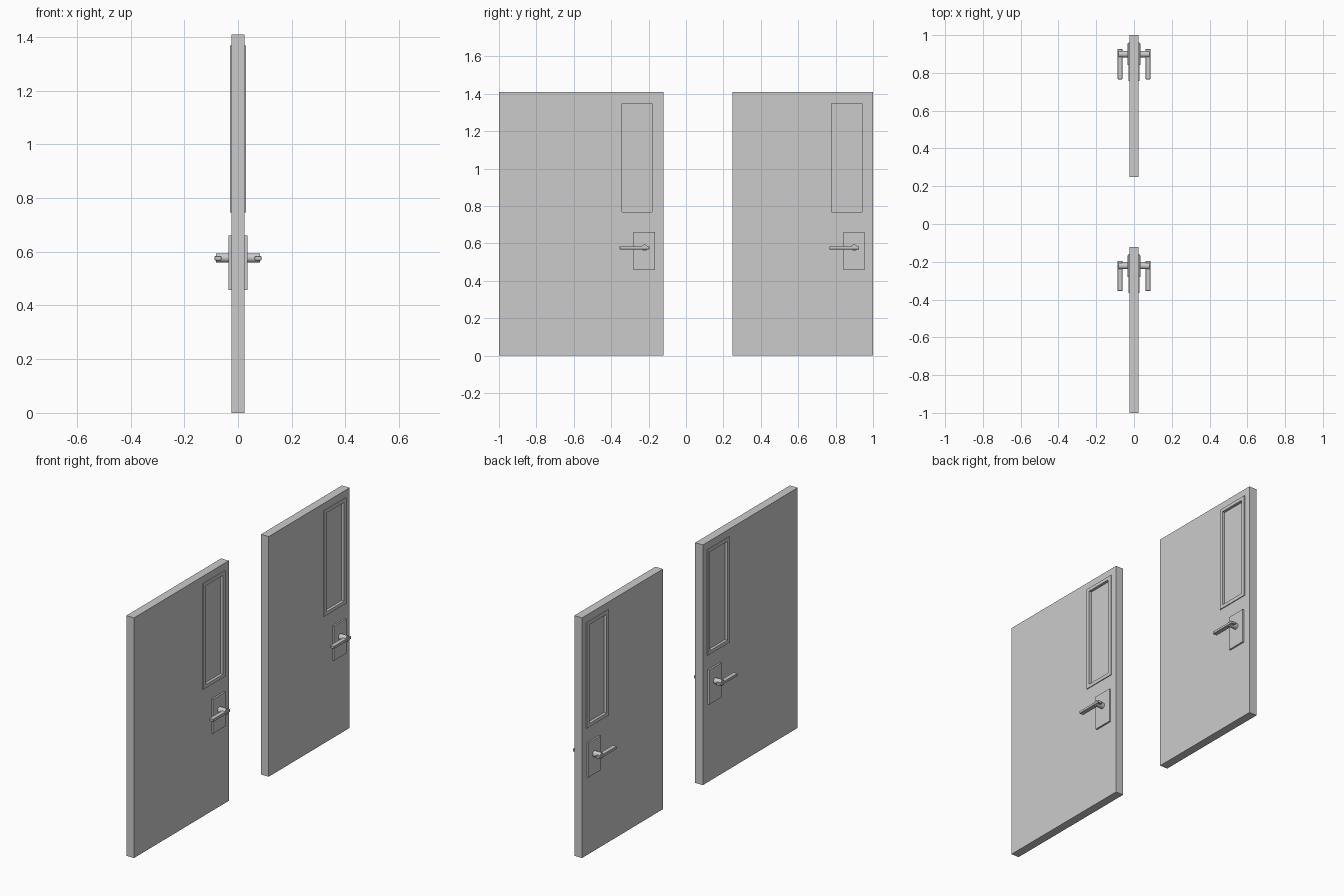
import bpy, bmesh, math
from mathutils import Matrix, Vector

if "Cube" in bpy.data.objects:
    bpy.data.objects.remove(bpy.data.objects["Cube"])


def finish(bm, name):
    bmesh.ops.recalc_face_normals(bm, faces=bm.faces)
    mesh = bpy.data.meshes.new(name)
    bm.to_mesh(mesh)
    bm.free()
    obj = bpy.data.objects.new(name, mesh)
    bpy.context.collection.objects.link(obj)
    return obj


def box(name, x, y, z, bevel=0):
    bm = bmesh.new()
    bmesh.ops.create_cube(bm, size=1)
    for v in bm.verts:
        v.co = Vector([(r[0] + r[1]) / 2 + c * abs(r[1] - r[0])
                       for c, r in zip(v.co, (x, y, z))])
    if bevel:
        bmesh.ops.bevel(bm, geom=bm.edges[:], offset=bevel, segments=1, affect='EDGES')
    return finish(bm, name)


def ring(name, x, outer, inner):
    """Rectangular tube along x; outer and inner are (y0, y1, z0, z1)."""
    bm = bmesh.new()
    loops = []
    for px, (y0, y1, z0, z1) in ((x[0], outer), (x[1], outer), (x[1], inner), (x[0], inner)):
        loops.append([bm.verts.new((px, y, z))
                      for y, z in ((y0, z0), (y1, z0), (y1, z1), (y0, z1))])
    for a, b in zip(loops, loops[1:] + loops[:1]):
        for i in range(4):
            j = (i + 1) % 4
            bm.faces.new((a[i], a[j], b[j], b[i]))
    return finish(bm, name)


def rod(name, x, y, z, radius):
    bm = bmesh.new()
    bmesh.ops.create_cone(bm, cap_ends=True, segments=24, radius1=radius, radius2=radius,
                          depth=x[1] - x[0],
                          matrix=Matrix.Translation(((x[0] + x[1]) / 2, y, z))
                          @ Matrix.Rotation(math.pi / 2, 4, 'Y'))
    obj = finish(bm, name)
    bpy.ops.object.select_all(action='DESELECT')
    obj.select_set(True)
    bpy.context.view_layer.objects.active = obj
    bpy.ops.object.shade_smooth_by_angle(angle=math.radians(40))


def mirrored(side, a, b):
    return tuple(sorted((side * a, side * b)))


def door(label, hinge, edge):
    # Leaf with a window opening
    opening = (edge - 0.221, edge - 0.060, 0.768, 1.348)
    ring(label + "_leaf", (-0.025, 0.025), (hinge, edge, 0, 1.41), opening)
    # Window pane, recessed on both faces
    box(label + "_window_pane", (-0.014, 0.014), opening[:2], opening[2:])
    for side, face in ((1, "right"), (-1, "left")):
        tag = f"{label}_{face}_"
        # Raised window trim
        ring(tag + "window_trim", mirrored(side, 0.02, 0.03),
             (edge - 0.243, edge - 0.038, 0.747, 1.368), opening)
        # Lock plate, spindle and lever
        box(tag + "lock_plate", mirrored(side, 0.02, 0.035),
            (edge - 0.159, edge - 0.045), (0.458, 0.66))
        rod(tag + "spindle", mirrored(side, 0.03, 0.082), edge - 0.101, 0.577, 0.017)
        box(tag + "lever", mirrored(side, 0.061, 0.0875),
            (edge - 0.234, edge - 0.074), (0.568, 0.584), 0.002)


# Wide and narrow doors
door("wide_door", -1.0, -0.121)
door("narrow_door", 0.249, 1.0)
